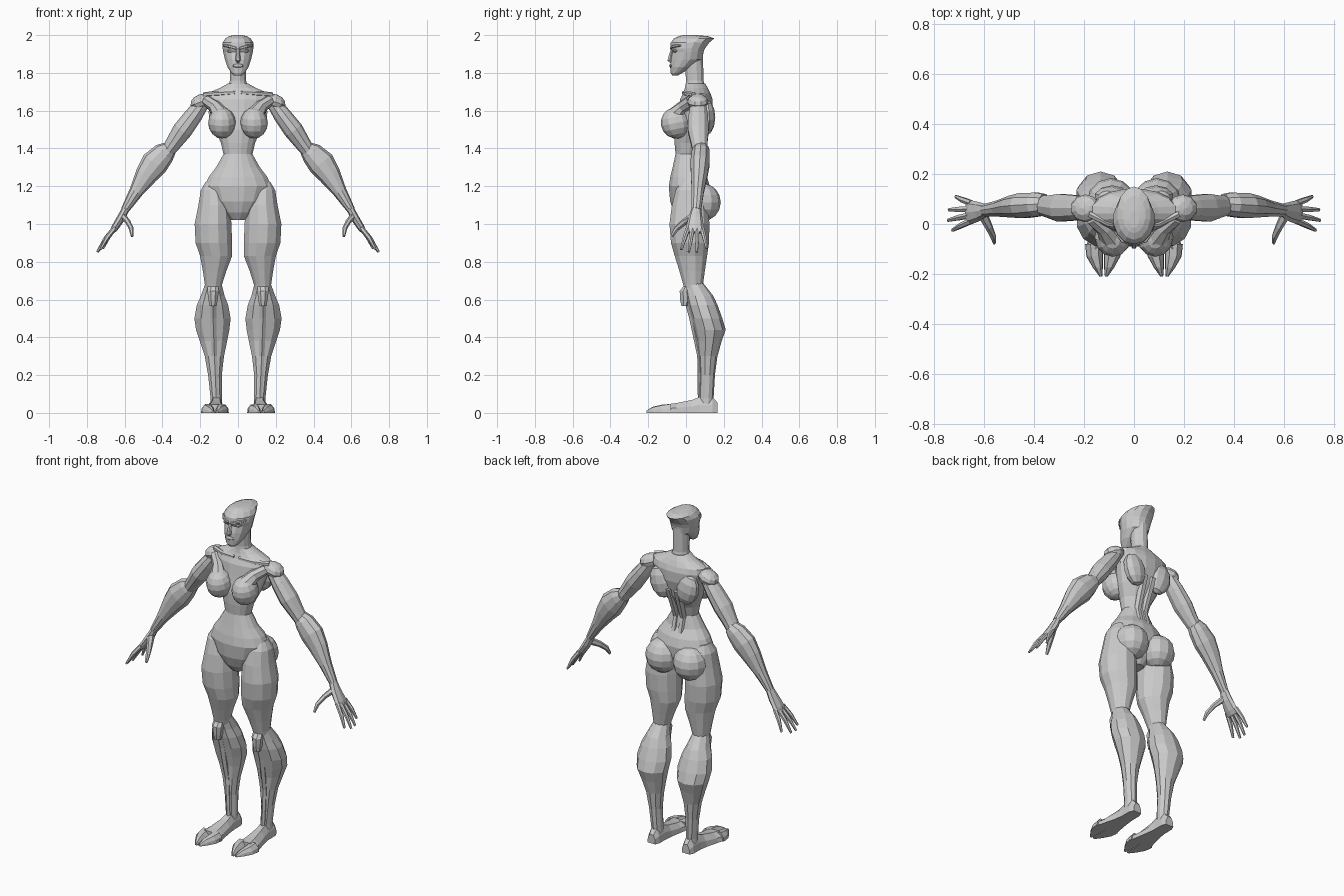
import bpy, bmesh, math
from mathutils import Vector, Matrix, Euler


def finish(name, bm, mirror):
    bmesh.ops.recalc_face_normals(bm, faces=bm.faces)
    me = bpy.data.meshes.new(name)
    bm.to_mesh(me)
    bm.free()
    ob = bpy.data.objects.new(name, me)
    bpy.context.collection.objects.link(ob)
    if mirror:
        ob.modifiers.new("Mirror", "MIRROR").use_mirror_merge = False
    return ob


def loft(name, rings, mirror=False):
    """Skin a list of point rings and cap both ends."""
    bm = bmesh.new()
    vs = [[bm.verts.new(p) for p in r] for r in rings]
    n = len(vs[0])
    for a, b in zip(vs, vs[1:]):
        for i in range(n):
            j = (i + 1) % n
            bm.faces.new((a[i], a[j], b[j], b[i]))
    bm.faces.new(vs[0])
    bm.faces.new(vs[-1])
    return finish(name, bm, mirror)


def stack(name, rows, n=12, mirror=False):
    """Horizontal oval sections: (z, centre x, half width, front y, back y)."""
    rings = []
    for z, cx, rx, yf, yb in rows:
        ang = [2 * math.pi * (i + 0.5) / n for i in range(n)]
        rings.append([(cx + rx * math.cos(t) * 1.03,
                       (yf + yb) / 2 + (yb - yf) / 2 * math.sin(t) * 1.03, z) for t in ang])
    return loft(name, rings, mirror)


def tube(name, rows, n=8, mirror=True):
    """Sections square to a path: (x, y, z, radius in xz plane, radius in y)."""
    pts = [Vector(r[:3]) for r in rows]
    rings = []
    for k, r in enumerate(rows):
        t = (pts[min(k + 1, len(pts) - 1)] - pts[max(k - 1, 0)]).normalized()
        u = t.cross(Vector((0, 1, 0))).normalized()
        w = u.cross(t)
        rings.append([pts[k] + u * r[3] * math.cos(a) + w * r[4] * math.sin(a)
                      for a in (2 * math.pi * i / n for i in range(n))])
    return loft(name, rings, mirror)


def blob(name, loc, size, rot=(0, 0, 0), mirror=True, u=12, v=8):
    bm = bmesh.new()
    m = Matrix.LocRotScale(Vector(loc), Euler(rot), Vector(size))
    bmesh.ops.create_uvsphere(bm, u_segments=u, v_segments=v, radius=1, matrix=m)
    return finish(name, bm, mirror)


def foot_part(name, rows):
    """Flat-soled sections along y: (y, centre x, half width, height)."""
    prof = [(-1, 0), (-.93, .5), (-.5, .95), (.4, 1), (.9, .5), (1, 0)]
    return loft(name, [[(cx + a * w, y, b * h) for a, b in prof] for y, cx, w, h in rows], True)


# Torso and neck
stack("torso", [
    (1.02, 0, .04, -.035, .06), (1.06, 0, .085, -.062, .09), (1.12, 0, .14, -.083, .12),
    (1.2, 0, .175, -.09, .125), (1.25, 0, .153, -.082, .11), (1.3, 0, .115, -.07, .08),
    (1.37, 0, .076, -.055, .065), (1.43, 0, .09, -.06, .08), (1.5, 0, .12, -.06, .115),
    (1.6, 0, .15, -.04, .14), (1.66, 0, .17, -.03, .14), (1.69, 0, .165, -.015, .13),
    (1.72, 0, .095, -.005, .115), (1.745, 0, .05, 0, .1)], 16)
stack("neck", [(1.71, 0, .055, -.005, .105), (1.76, 0, .043, 0, .093),
               (1.9, 0, .045, -.01, .09)], 12)
blob("breast", (.085, -.053, 1.535), (.073, .08, .083), (.2, 0, 0))
tube("chest_muscle", [(.16, .03, 1.65, .03, .04), (.12, -.02, 1.62, .035, .03),
                      (.09, -.06, 1.57, .05, .05)])
blob("shoulder_blade", (.088, .11, 1.565), (.07, .045, .095), (0, .25, 0), u=10, v=6)
tube("collar_bone", [(.015, -.012, 1.695, .01, .01), (.1, .0, 1.69, .013, .012),
                     (.18, .04, 1.685, .014, .014)], 6)
tube("back_muscle", [(.022, .075, 1.25, .022, .03), (.022, .055, 1.36, .02, .022),
                     (.028, .115, 1.55, .024, .03)], 6)

# Head, with the skull swept backward
stack("head", [
    (1.785, 0, .02, -.072, -.045), (1.80, 0, .036, -.08, -.02), (1.83, 0, .055, -.082, .03),
    (1.87, 0, .069, -.08, .085), (1.91, 0, .078, -.07, .09), (1.93, 0, .081, -.08, .098),
    (1.96, 0, .081, -.078, .12), (1.983, 0, .066, -.06, .147), (1.995, 0, .045, -.035, .11),
    (2.0, 0, .02, -.015, .05)], 14)
tube("nose", [(0, -.07, 1.935, .008, .008), (0, -.083, 1.89, .012, .01),
              (0, -.084, 1.868, .014, .017), (0, -.076, 1.86, .01, .012)], 6, False)
tube("brow", [(.008, -.077, 1.93, .009, .009), (.045, -.066, 1.94, .009, .01),
              (.076, -.03, 1.945, .006, .006)], 6)
blob("eye", (.038, -.056, 1.915), (.02, .012, .009), u=8, v=6)
blob("lips", (0, -.077, 1.838), (.03, .012, .011), mirror=False, u=8, v=6)

# Hips and legs
blob("buttock", (.092, .088, 1.115), (.098, .096, .1))
stack("thigh", [
    (1.225, .145, .025, -.02, .07), (1.18, .132, .065, -.055, .1), (1.1, .127, .083, -.075, .115),
    (1.0, .132, .098, -.088, .125), (.9, .128, .097, -.08, .122), (.83, .116, .085, -.06, .112),
    (.75, .124, .062, -.035, .1), (.68, .13, .046, -.015, .09), (.62, .132, .042, 0, .09)],
    12, True)
stack("calf", [
    (.69, .13, .042, -.008, .088), (.62, .134, .064, 0, .142), (.57, .135, .085, .01, .165),
    (.5, .135, .098, .03, .19), (.44, .134, .09, .045, .208), (.38, .13, .074, .06, .187),
    (.3, .125, .052, .068, .165), (.2, .122, .037, .073, .152), (.08, .115, .031, .07, .145),
    (.04, .115, .031, .07, .145)], 10, True)
stack("kneecap", [(.565, .132, .02, -.025, .01), (.6, .132, .026, -.033, .03),
                  (.645, .132, .032, -.035, .03), (.67, .132, .03, -.015, .03)], 8, True)
stack("shin", [(.6, .132, .02, -.01, .05), (.5, .132, .02, .018, .08),
               (.3, .125, .016, .06, .1), (.07, .115, .014, .063, .09)], 6, True)
foot_part("foot", [(.166, .115, .026, .055), (.14, .115, .036, .085), (.075, .115, .037, .085),
                   (.03, .116, .043, .068), (-.05, .12, .06, .052), (-.1, .122, .074, .046)])
foot_part("big_toe", [(-.08, .085, .036, .047), (-.13, .088, .033, .043),
                      (-.175, .1, .02, .033), (-.21, .111, .006, .012)])
foot_part("outer_toes", [(-.08, .16, .036, .047), (-.13, .158, .033, .04),
                         (-.175, .145, .02, .03), (-.21, .133, .006, .012)])

# Arms
blob("shoulder_cap", (.195, .063, 1.647), (.062, .056, .04), (0, .35, 0), u=10, v=6)
tube("upper_arm", [
    (.18, .065, 1.65, .035, .04), (.235, .065, 1.575, .047, .053), (.295, .065, 1.495, .052, .058),
    (.34, .07, 1.43, .043, .046), (.375, .075, 1.38, .036, .04)], 10)
tube("forearm", [
    (.358, .08, 1.4, .04, .042), (.39, .078, 1.375, .06, .05), (.442, .074, 1.32, .073, .053),
    (.485, .07, 1.26, .06, .046), (.54, .062, 1.17, .037, .034), (.598, .055, 1.075, .022, .026)], 10)

# Hand
tube("palm", [(.592, .055, 1.085, .02, .025), (.62, .05, 1.03, .022, .038),
              (.652, .047, .98, .019, .048), (.668, .047, .955, .012, .044)], 8)
tips = [(.728, -.025, .865), (.745, .015, .852), (.742, .057, .852), (.715, .11, .87)]
for i, tip in enumerate(tips):
    a, b = Vector((.653, .012 + .024 * i, .98)), Vector(tip)
    m = a.lerp(b, .5) + Vector((.004, 0, .004))
    tube("finger_%d" % (i + 1), [(*a, .013, .013), (*m, .012, .012), (*b, .006, .007)], 6)
tube("thumb", [(.608, .04, 1.04, .018, .022), (.582, -.01, 1.01, .014, .018),
               (.565, -.05, .975, .013, .014), (.56, -.075, .935, .007, .009)], 6)
